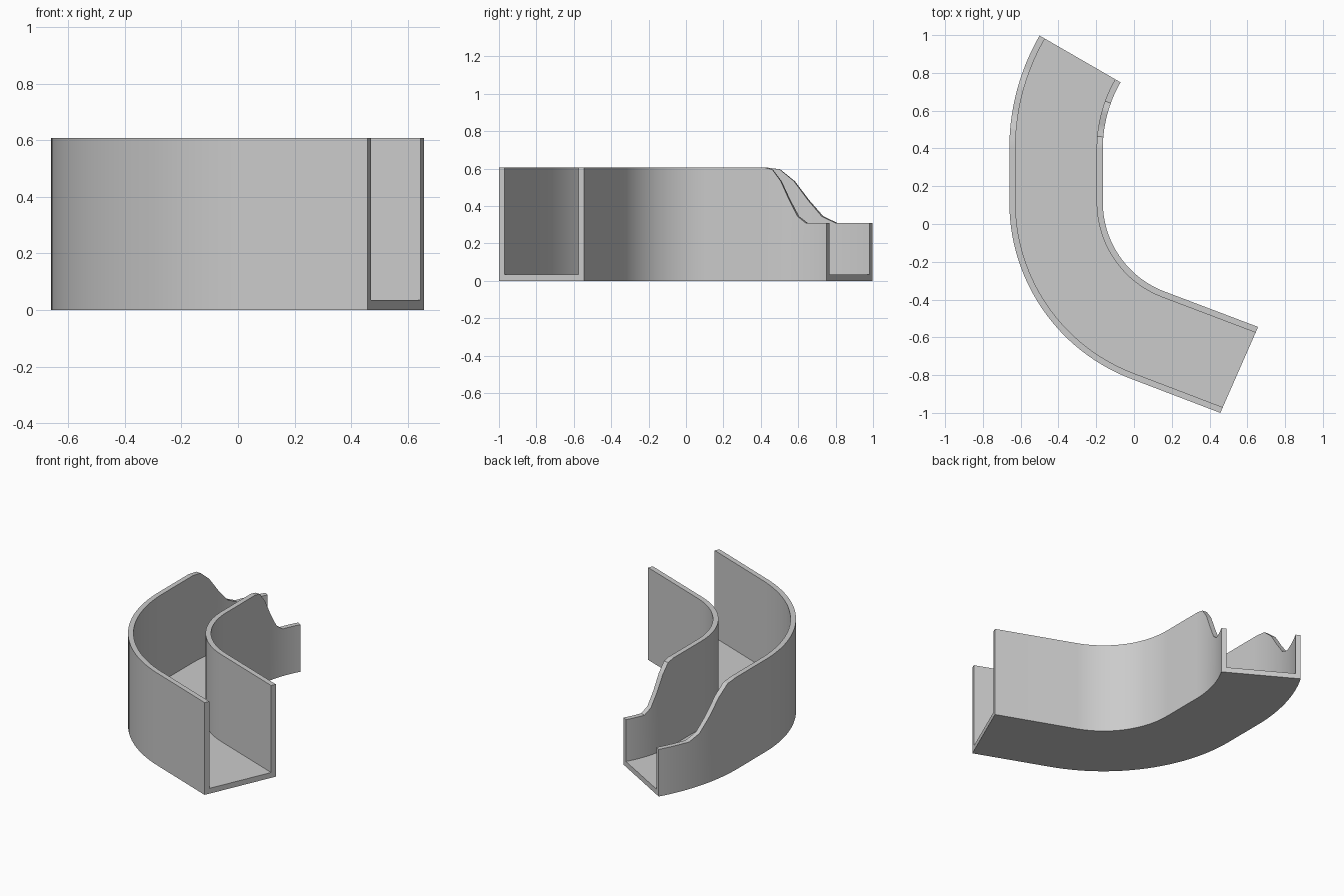
import bpy, bmesh
from math import sin, cos, radians
from mathutils import Vector

cube = bpy.data.objects.get("Cube")
if cube:
    bpy.data.objects.remove(cube, do_unlink=True)

WALL = 0.066      # wall thickness as a fraction of channel width
FLOOR = 0.035     # floor thickness
HIGH = 0.607      # full wall height
RAMP = [(1.25, HIGH), (5, 0.596), (8.75, 0.533), (12.5, 0.432), (16.25, 0.345), (20, 0.31)]


def wall_height(angle):
    """Height of the walls along the stepped-down end of the channel."""
    if angle <= RAMP[0][0]:
        return HIGH
    for (a0, h0), (a1, h1) in zip(RAMP, RAMP[1:]):
        if angle <= a1:
            return h0 + (h1 - h0) * (angle - a0) / (a1 - a0)
    return RAMP[-1][1]


def on_arc(centre, radius, angle):
    a = radians(angle)
    return Vector((centre[0] - radius * cos(a), centre[1] + radius * sin(a)))


# Stations along the channel: outer point, inner point, wall height
stations = [(Vector((0.457, -1.0)), Vector((0.657, -0.545)), HIGH)]
big_bend, small_bend = (0.34, 0.115), (0.535, 0.4)
steps = 28
for i in range(steps + 1):
    a = -69 * (1 - i / steps)
    stations.append((on_arc(big_bend, 1.0, a), on_arc(big_bend, 0.505, a), HIGH))
for i in range(25):
    a = i * 1.25
    stations.append((on_arc(small_bend, 1.195, a), on_arc(small_bend, 0.7, a), wall_height(a)))

# U-shaped section swept through the stations
bm = bmesh.new()
rings = []
for outer, inner, top in stations:
    section = [(0, 0), (0, top), (WALL, top), (WALL, FLOOR),
               (1 - WALL, FLOOR), (1 - WALL, top), (1, top), (1, 0)]
    rings.append([bm.verts.new((*outer.lerp(inner, t), z)) for t, z in section])
for a, b in zip(rings, rings[1:]):
    for k in range(len(a)):
        n = (k + 1) % len(a)
        bm.faces.new((a[k], a[n], b[n], b[k]))
bm.faces.new(rings[0])
bm.faces.new(rings[-1][::-1])
bmesh.ops.recalc_face_normals(bm, faces=bm.faces)

mesh = bpy.data.meshes.new("curved_channel")
bm.to_mesh(mesh)
bm.free()
channel = bpy.data.objects.new("curved_channel", mesh)
bpy.context.scene.collection.objects.link(channel)

# Plain grey material
grey = bpy.data.materials.new("light_grey")
grey.use_nodes = True
colour = (0.6, 0.6, 0.6, 1)
grey.diffuse_color = colour
grey.node_tree.nodes["Principled BSDF"].inputs["Base Color"].default_value = colour
mesh.materials.append(grey)

# Smooth bends, crisp rims and corners
bpy.ops.object.select_all(action='DESELECT')
channel.select_set(True)
bpy.context.view_layer.objects.active = channel
bpy.ops.object.shade_smooth_by_angle(angle=radians(25))
